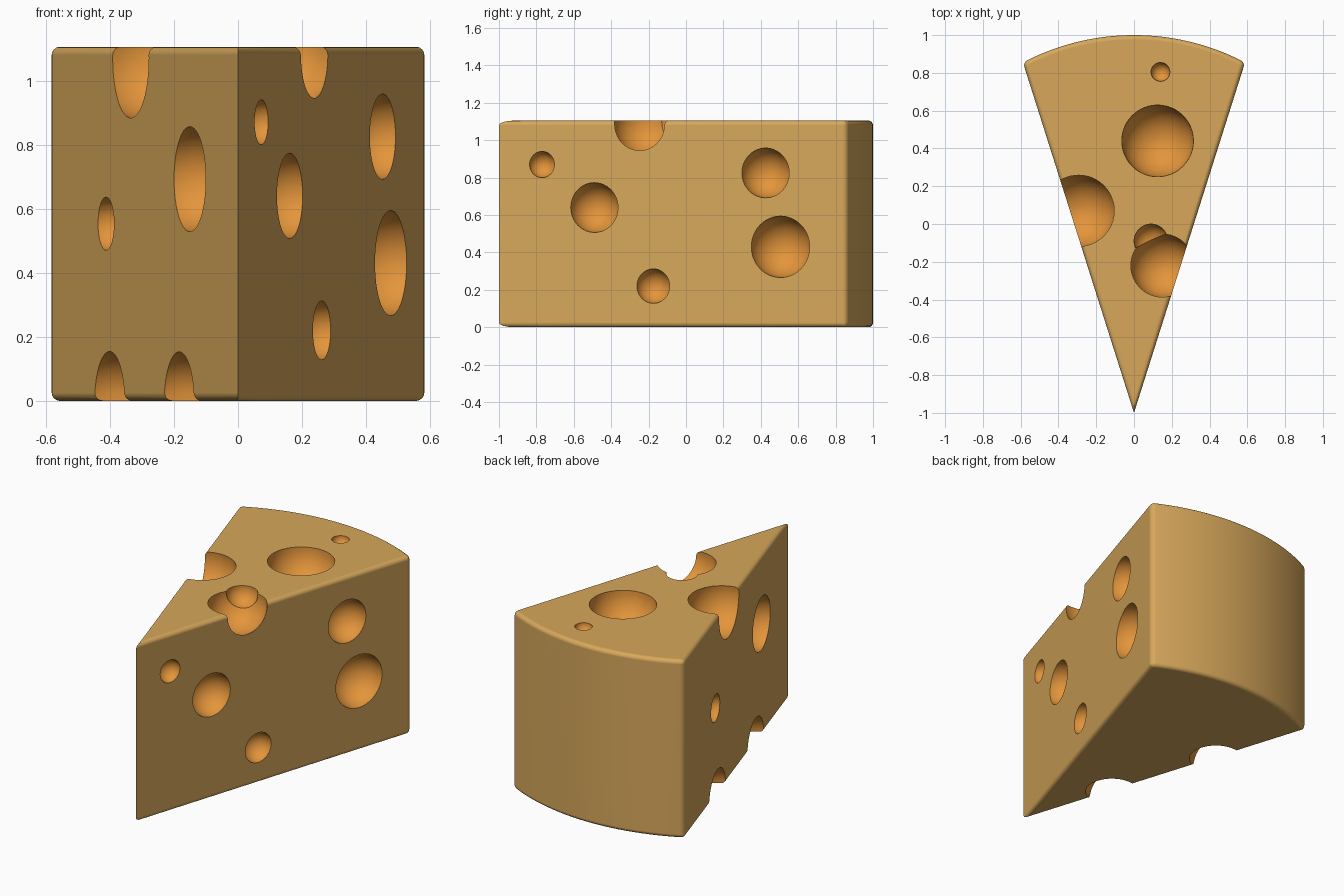
import bpy, bmesh, math

if "Cube" in bpy.data.objects:
    bpy.data.objects.remove(bpy.data.objects["Cube"])

H = 1.105            # wedge height
HALF_W = 0.588       # half width at the back corners
CORNER_Y = 0.855     # y of the back corners
SLOPE = HALF_W / (CORNER_Y + 1)


def material(name, rgb):
    m = bpy.data.materials.new(name)
    m.diffuse_color = (*rgb, 1)
    m.use_nodes = True
    m.node_tree.nodes["Principled BSDF"].inputs["Base Color"].default_value = m.diffuse_color
    return m


cheese = material("pale cheese", (0.68, 0.39, 0.105))
inside = material("orange hole", (0.77, 0.30, 0.043))


def mesh_object(name, bm, mat):
    me = bpy.data.meshes.new(name)
    bm.to_mesh(me)
    bm.free()
    me.materials.append(mat)
    ob = bpy.data.objects.new(name, me)
    bpy.context.collection.objects.link(ob)
    return ob


# Wedge outline: sharp tip at the front, curved rind at the back
sag = 1 - CORNER_Y
R = (HALF_W ** 2 + sag ** 2) / (2 * sag)
a = math.asin(HALF_W / R)
N = 40
outline = [(0, -1)]
for i in range(N + 1):
    t = a - 2 * a * i / N
    outline.append((R * math.sin(t), 1 - R + R * math.cos(t)))

bm = bmesh.new()
base = bm.faces.new([bm.verts.new((x, y, 0)) for x, y in outline])
top = bmesh.ops.extrude_face_region(bm, geom=[base])
bmesh.ops.translate(bm, vec=(0, 0, H),
                    verts=[g for g in top["geom"] if isinstance(g, bmesh.types.BMVert)])
bmesh.ops.recalc_face_normals(bm, faces=bm.faces)

# Round every hard edge except the thin front tip
edges = [e for e in bm.edges if e.calc_face_angle(0) > math.radians(40)
         and not all(v.co.y < -0.99 for v in e.verts)]
bmesh.ops.bevel(bm, geom=edges, offset=0.025, offset_type='OFFSET', segments=4,
                profile=0.5, affect='EDGES', clamp_overlap=True)
wedge = mesh_object("cheese_wedge", bm, cheese)

# Holes on the side faces: side, y, z, radius
side_holes = [
    (1, -0.77, 0.87, 0.07), (1, -0.49, 0.64, 0.133), (1, -0.025, 0.745, 0.125),
    (1, 0.425, 0.825, 0.133), (1, 0.505, 0.43, 0.164), (1, -0.175, 0.22, 0.092),
    (1, 0.29, 0.15, 0.071), (1, -0.68, 0.07, 0.123),
    (-1, -0.526, 0.692, 0.164), (-1, -0.108, 0.487, 0.138), (-1, 0.30, 0.553, 0.083),
    (-1, -0.715, 0.32, 0.14), (-1, 0.265, 0.0, 0.154), (-1, -0.42, 0.0, 0.153),
]
holes = [(s * SLOPE * (y + 1), y, z, r) for s, y, z, r in side_holes]

# Holes opening on the top face: x, y, z, radius
holes += [
    (0.125, 0.44, 1.10, 0.19), (0.14, 0.805, 1.10, 0.05),
    (-0.293, 0.07, 1.07, 0.192), (0.15, -0.22, 1.085, 0.168),
    (0.09, -0.09, 1.095, 0.09),
]

bpy.context.view_layer.objects.active = wedge
wedge.select_set(True)
for i, (x, y, z, r) in enumerate(holes):
    bm = bmesh.new()
    bmesh.ops.create_uvsphere(bm, u_segments=48, v_segments=24, radius=r)
    bmesh.ops.translate(bm, vec=(x, y, z), verts=bm.verts)
    cutter = mesh_object("hole_cutter", bm, inside)
    cutter.hide_render = True
    mod = wedge.modifiers.new("hole", 'BOOLEAN')
    mod.operation = 'DIFFERENCE'
    mod.solver = 'EXACT'
    mod.material_mode = 'TRANSFER'
    mod.object = cutter
    bpy.ops.object.modifier_apply(modifier=mod.name)
    bpy.data.objects.remove(cutter)

# Smooth rind and holes, crisp rims
bpy.ops.object.shade_smooth_by_angle(angle=math.radians(35))
wn = wedge.modifiers.new("weighted_normals", 'WEIGHTED_NORMAL')
wn.keep_sharp = True
